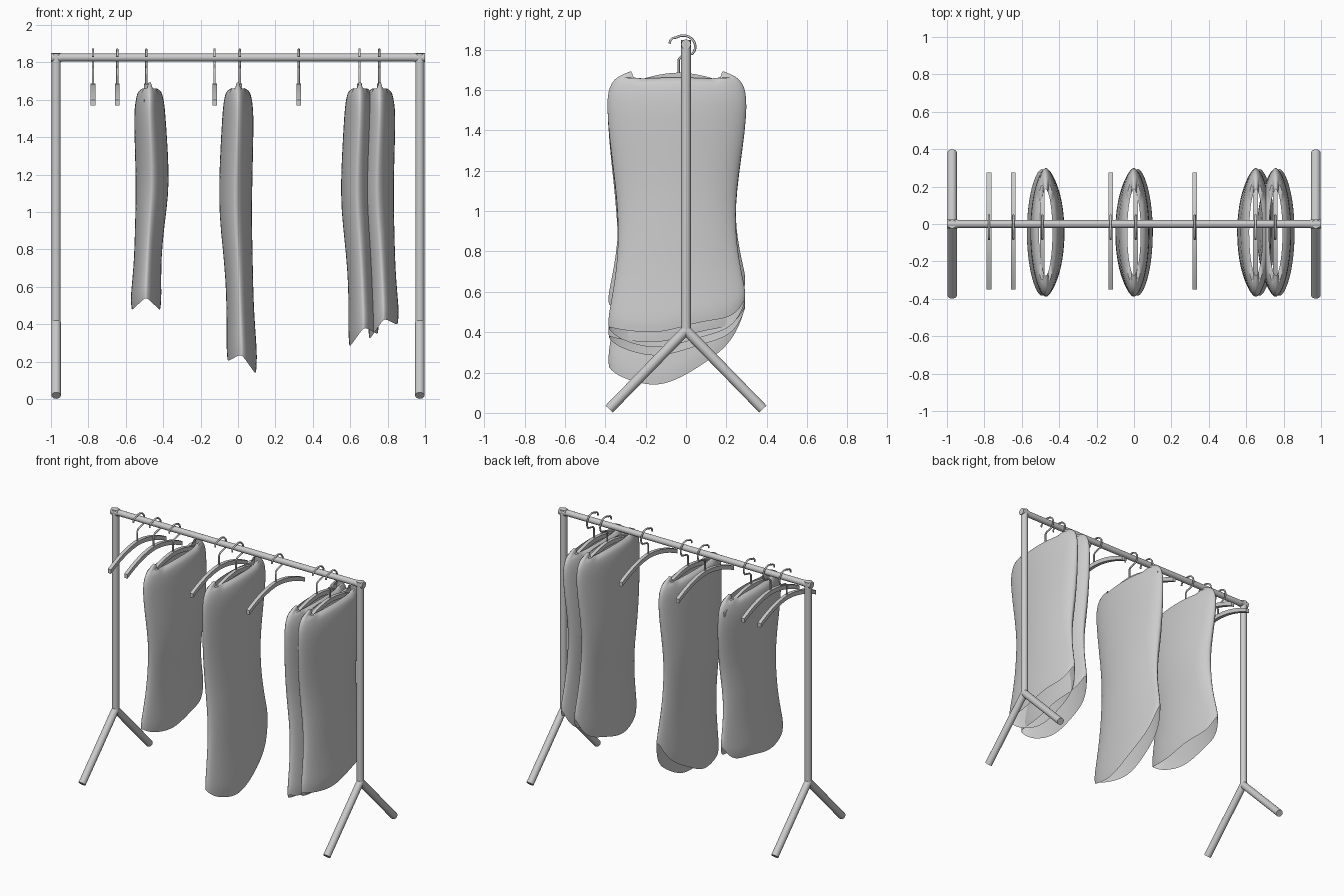
import bpy, bmesh, math
from mathutils import Vector

if "Cube" in bpy.data.objects:
    bpy.data.objects.remove(bpy.data.objects["Cube"])

YC = -0.045  # the hangers and clothes hang slightly towards the front


def finish(name, bm, angle=40):
    bmesh.ops.recalc_face_normals(bm, faces=bm.faces)
    me = bpy.data.meshes.new(name)
    bm.to_mesh(me)
    bm.free()
    ob = bpy.data.objects.new(name, me)
    bpy.context.collection.objects.link(ob)
    bpy.ops.object.select_all(action='DESELECT')
    ob.select_set(True)
    bpy.context.view_layer.objects.active = ob
    bpy.ops.object.shade_smooth_by_angle(angle=math.radians(angle))
    return ob


def bridge(bm, rings, cap=True):
    vs = [[bm.verts.new(p) for p in r] for r in rings]
    n = len(vs[0])
    for a, b in zip(vs, vs[1:]):
        for i in range(n):
            j = (i + 1) % n
            bm.faces.new((a[i], a[j], b[j], b[i]))
    if cap:
        bm.faces.new(vs[0])
        bm.faces.new(vs[-1])


def rod(name, p, q, r, sides=20):
    p, q = Vector(p), Vector(q)
    rot = (q - p).to_track_quat('Z', 'Y')
    bm = bmesh.new()
    ring = [rot @ Vector((r * math.cos(t), r * math.sin(t), 0))
            for t in (2 * math.pi * i / sides for i in range(sides))]
    bridge(bm, [[p + v for v in ring], [q + v for v in ring]])
    return finish(name, bm)


# Rack frame: rail, posts and splayed legs
rod("top_rail", (-0.99, 0, 1.826), (0.99, 0, 1.826), 0.021)
for s, side in ((-1, "left"), (1, "right")):
    rod(side + "_post", (s * 0.972, 0, 0.40), (s * 0.972, 0, 1.847), 0.024)
    rod(side + "_rail_cap", (s * 0.945, 0, 1.826), (s * 1.0, 0, 1.826), 0.024)
    for f, end in ((-1, "front"), (1, "back")):
        rod(f"{side}_{end}_leg", (s * 0.972, 0, 0.41), (s * 0.972, f * 0.381, 0.019), 0.025)


# Hook path in the y-z plane: stem, bend, then the loop over the rail
HOOK = [(-0.036, 1.67), (-0.036, 1.72), (-0.036, 1.752), (-0.022, 1.767), (0.008, 1.774)]
HOOK += [(-0.014 + 0.06 * math.cos(t), 1.815 + 0.055 * math.sin(t))
         for t in (math.radians(a) for a in range(-40, 126, 15))]
HOOK += [(-0.066, 1.857), (-0.078, 1.845), (-0.081, 1.830)]


def hanger(x, k):
    # curved wooden arm bar with a rectangular section
    bm = bmesh.new()
    rings = []
    for i in range(25):
        s = -1 + i / 12
        y, z = YC + 0.008 + 0.313 * s, 1.671 - 0.086 * abs(s) ** 1.8
        rings.append([(x + a * 0.0125, y, z + b * 0.015)
                      for a, b in ((-1, -1), (1, -1), (1, 1), (-1, 1))])
    bridge(bm, rings)
    finish(f"hanger_arms_{k}", bm)
    # metal hook
    bm = bmesh.new()
    rings = []
    for i, (y, z) in enumerate(HOOK):
        a, b = HOOK[max(i - 1, 0)], HOOK[min(i + 1, len(HOOK) - 1)]
        t = Vector((0, b[0] - a[0], b[1] - a[1])).normalized()
        n = Vector((1, 0, 0)).cross(t)
        rings.append([Vector((x, y, z)) + 0.006 * (math.cos(c) * Vector((1, 0, 0)) + math.sin(c) * n)
                      for c in (math.tau * j / 8 for j in range(8))])
    bridge(bm, rings)
    finish(f"hanger_hook_{k}", bm, 60)


for k, x in enumerate((-0.775, -0.645, -0.49, -0.125, 0.01, 0.325, 0.65, 0.755), 1):
    hanger(x, k)

# Shoulder rows: height, half width, half depth
SHOULDER = [(1.692, 0.232, 0.036), (1.668, 0.295, 0.056), (1.635, 0.325, 0.067),
            (1.59, 0.342, 0.077), (1.52, 0.347, 0.084)]
# Body rows: fraction down to the hem, half width, half depth, sideways drift
BODY = [(0.13, 0.337, 0.087, -0.006), (0.28, 0.316, 0.089, -0.013), (0.42, 0.298, 0.087, -0.013),
        (0.55, 0.290, 0.080, -0.002), (0.68, 0.294, 0.074, 0.007), (0.80, 0.310, 0.074, 0.013),
        (0.91, 0.332, 0.080, 0.018), (0.96, 0.341, 0.082, 0.020), (1.0, 0.338, 0.078, 0.020)]


def garment(name, x, hem, rise, slant, flip=1, sides=56):
    rings = []
    for row in range(len(SHOULDER) + len(BODY)):
        ring = []
        for i in range(sides):
            a = math.tau * (i + 0.5) / sides
            v, u = math.sin(a), math.cos(a)
            depth = math.copysign(abs(u) ** 1.15, u)
            if row < len(SHOULDER):
                z, w, d = SHOULDER[row]
                drift = 0
                # neckline cut down between the two shoulder peaks
                if row < 3 and abs(v * w) < 0.215:
                    z = min(z, (1.652, 1.64, 1.625)[row] + 0.01 * u * u)
            else:
                f, w, d, drift = BODY[row - len(SHOULDER)]
                bottom = (hem + rise * max(0, v + 0.4) ** 2 / 1.96 + 0.06 * abs(v) ** 8
                          + slant * u + 0.008 * math.sin(5 * a))
                z = 1.52 + f * (bottom - 1.52)
            ring.append((x + flip * drift + d * depth, YC + w * v, z))
        rings.append(ring)
    bm = bmesh.new()
    bridge(bm, rings, cap=False)  # open at the neck and hem
    ob = finish(name, bm, 80)
    sub = ob.modifiers.new("soft_cloth", 'SUBSURF')
    sub.levels = sub.render_levels = 1


garment("short_garment", -0.472, 0.487, 0.08, 0.0, flip=-1)
garment("long_garment", 0.0, 0.180, 0.28, -0.035)
garment("inner_end_garment", 0.652, 0.325, 0.13, 0.035)
garment("outer_end_garment", 0.758, 0.370, 0.12, 0.04)
